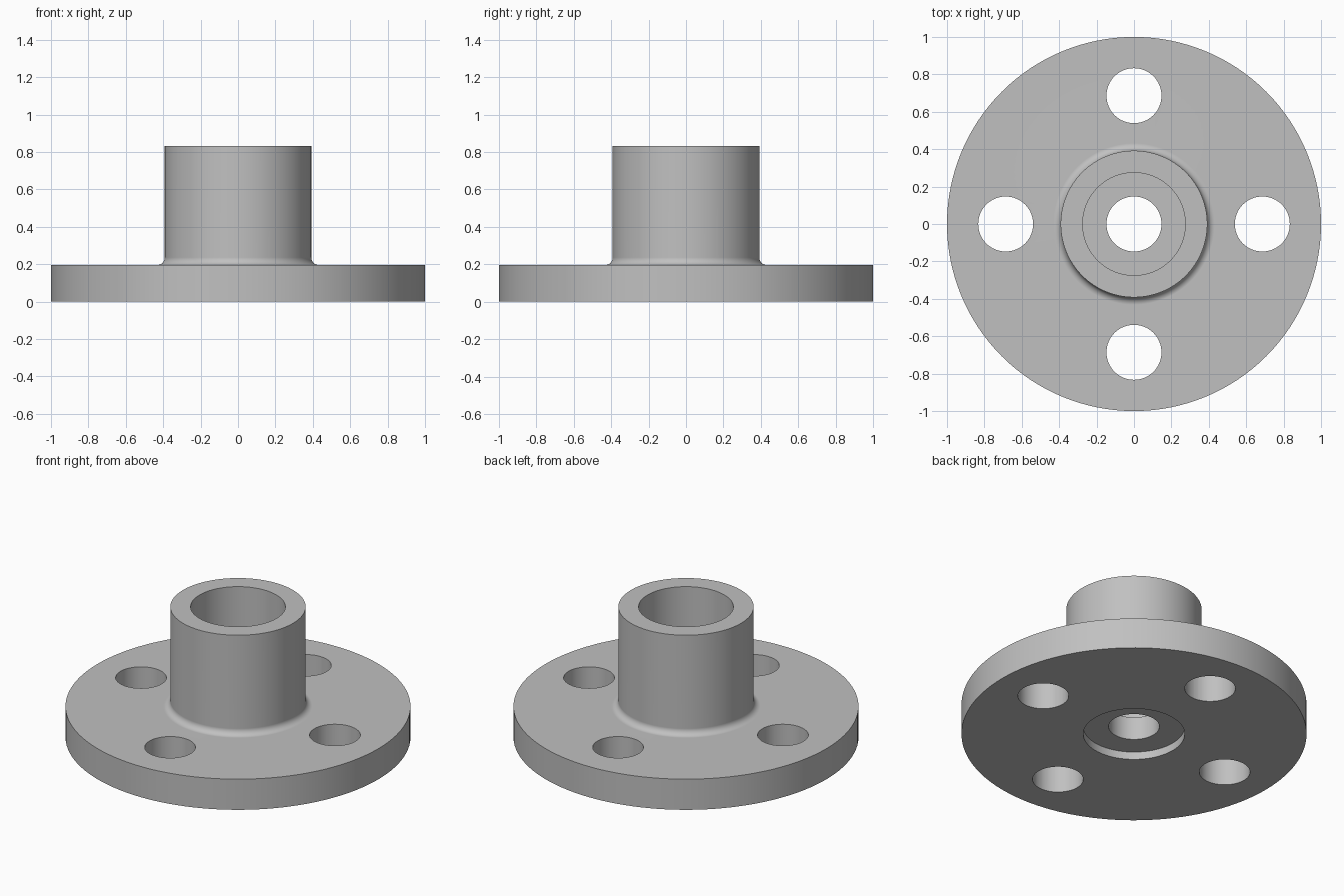
import bpy, bmesh, math
from mathutils import Matrix

default = bpy.data.objects.get("Cube")
if default:
    bpy.data.objects.remove(default, do_unlink=True)

SEGMENTS = 128
FLANGE_R, FLANGE_TOP = 1.0, 0.196
HUB_R, HUB_TOP = 0.392, 0.833
BORE_R, HOLE_R = 0.2745, 0.147
RECESS_R, RECESS_TOP = 0.294, 0.049
BOLT_CIRCLE = 0.686
FILLET = 0.04

steel = bpy.data.materials.new("plain_grey_steel")
steel.use_nodes = True
GREY = (0.53, 0.53, 0.53, 1)
steel.diffuse_color = GREY
steel.node_tree.nodes["Principled BSDF"].inputs["Base Color"].default_value = GREY


def add_object(name, bm):
    mesh = bpy.data.meshes.new(name)
    bm.to_mesh(mesh)
    bm.free()
    obj = bpy.data.objects.new(name, mesh)
    bpy.context.collection.objects.link(obj)
    mesh.materials.append(steel)
    return obj


def lathe(name, profile):
    """Revolve a closed (radius, height) profile about the z axis."""
    bm = bmesh.new()
    verts = [bm.verts.new((r, 0, z)) for r, z in profile]
    edges = [bm.edges.new((v, verts[i - 1])) for i, v in enumerate(verts)]
    bmesh.ops.spin(bm, geom=verts + edges, cent=(0, 0, 0), axis=(0, 0, 1),
                   angle=math.tau, steps=SEGMENTS)
    bmesh.ops.remove_doubles(bm, verts=bm.verts, dist=0.0001)
    bmesh.ops.recalc_face_normals(bm, faces=bm.faces)
    return add_object(name, bm)


# Fillet between the hub wall and the flange top
fillet = []
for i in range(9):
    a = math.pi / 2 * i / 8
    fillet.append((HUB_R + FILLET * (1 - math.sin(a)),
                   FLANGE_TOP + FILLET * (1 - math.cos(a))))

# Flange and hub with the stepped centre bore
profile = [
    (HOLE_R, RECESS_TOP), (RECESS_R, RECESS_TOP), (RECESS_R, 0),
    (FLANGE_R, 0), (FLANGE_R, FLANGE_TOP),
    *fillet,
    (HUB_R, HUB_TOP), (BORE_R, HUB_TOP),
    (BORE_R, FLANGE_TOP), (HOLE_R, FLANGE_TOP),
]
flange = lathe("hub_flange", profile)

# Four bolt holes
bm = bmesh.new()
for i in range(4):
    place = Matrix.Rotation(i * math.pi / 2, 4, 'Z') @ Matrix.Translation(
        (BOLT_CIRCLE, 0, FLANGE_TOP / 2))
    bmesh.ops.create_cone(bm, cap_ends=True, segments=64, radius1=HOLE_R,
                          radius2=HOLE_R, depth=0.4, matrix=place)
cutter = add_object("bolt_hole_cutter", bm)
cutter.hide_render = True

cut = flange.modifiers.new("bolt_holes", 'BOOLEAN')
cut.operation = 'DIFFERENCE'
cut.solver = 'EXACT'
cut.object = cutter
bpy.ops.object.select_all(action='DESELECT')
flange.select_set(True)
bpy.context.view_layer.objects.active = flange
bpy.ops.object.modifier_apply(modifier=cut.name)
bpy.data.objects.remove(cutter, do_unlink=True)

# Smooth round walls, crisp rims
bpy.ops.object.shade_smooth_by_angle(angle=math.radians(30))
weighted = flange.modifiers.new("flat_face_normals", 'WEIGHTED_NORMAL')
weighted.keep_sharp = True
